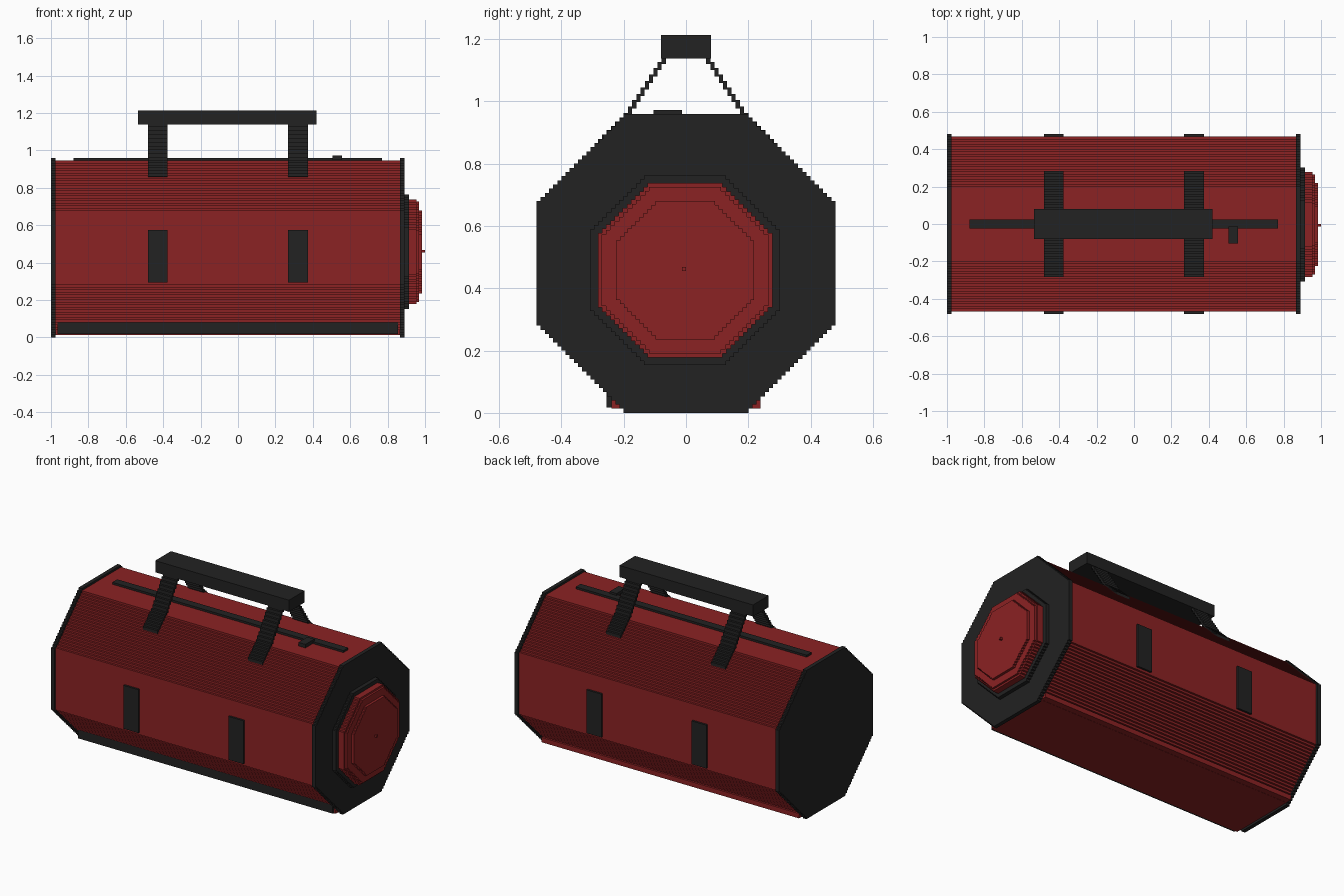
import bpy

cube = bpy.data.objects.get("Cube")
if cube:
    bpy.data.objects.remove(cube, do_unlink=True)


def make_material(name, colour):
    mat = bpy.data.materials.new(name)
    mat.use_nodes = True
    mat.diffuse_color = colour
    mat.node_tree.nodes["Principled BSDF"].inputs["Base Color"].default_value = colour
    return mat


RED = make_material("dark red canvas", (0.26, 0.016, 0.017, 1))
BLACK = make_material("black webbing", (0.016, 0.016, 0.016, 1))
STEP = 0.0133    # size of one stair step
MID = 0.48       # height of the bag's axis


def prism(name, profile, x0, x1, mat):
    """Extrude a closed (y, z) profile along x."""
    n = len(profile)
    verts = [(x, y, z) for x in (x0, x1) for y, z in profile]
    faces = [tuple(reversed(range(n))), tuple(range(n, 2 * n))]
    faces += [(i, (i + 1) % n, n + (i + 1) % n, n + i) for i in range(n)]
    mesh = bpy.data.meshes.new(name)
    mesh.from_pydata(verts, [], faces)
    mesh.materials.append(mat)
    obj = bpy.data.objects.new(name, mesh)
    bpy.context.collection.objects.link(obj)
    return obj


def box(name, x, y, z, mat):
    profile = [(y[0], z[0]), (y[1], z[0]), (y[1], z[1]), (y[0], z[1])]
    return prism(name, profile, x[0], x[1], mat)


def stairs(start, end, count):
    """Points of a staircase that goes across, then up."""
    (y0, z0), (y1, z1) = start, end
    dy, dz = (y1 - y0) / count, (z1 - z0) / count
    points = [start]
    for i in range(count):
        points.append((y0 + dy * (i + 1), z0 + dz * i))
        points.append((y0 + dy * (i + 1), z0 + dz * (i + 1)))
    return points


def stepped_octagon(half, flat, cy=0.0, cz=MID):
    """Octagon whose four diagonal sides are small stairs."""
    quarter = stairs((half, flat), (flat, half), round((half - flat) / STEP))
    back = quarter[::-1]
    ring = quarter + [(-y, z) for y, z in back]
    ring += [(-y, -z) for y, z in quarter] + [(y, -z) for y, z in back]
    return [(cy + y, cz + z) for y, z in ring]


# Bag body, its flat base and the end caps
prism("bag_body", stepped_octagon(0.467, 0.2), -0.98, 0.87, RED)
box("bag_base", (-0.975, 0.865), (-0.24, 0.24), (0.014, 0.045), RED)
box("front_base_trim", (-0.965, 0.855), (-0.255, -0.235), (0.018, 0.08), BLACK)
for name, x in (("right_end_cap", -1.0), ("left_end_cap", 0.865)):
    prism(name, stepped_octagon(0.48, 0.2), x, x + 0.025, BLACK)

# Round end pocket in shrinking layers
layers = [("pocket_rim", 0.305, 0.88, 0.915, BLACK),
          ("pocket_wall", 0.28, 0.91, 0.955, RED),
          ("pocket_shoulder", 0.268, 0.95, 0.968, RED),
          ("pocket_face", 0.222, 0.96, 0.985, RED)]
for name, radius, x0, x1, mat in layers:
    prism(name, stepped_octagon(radius, radius * 0.43, -0.003, 0.458), x0, x1, mat)
box("pocket_button", (0.98, 1.0), (-0.013, 0.0), (0.455, 0.468), RED)

# Zip along the top with its pull tab
box("zip", (-0.88, 0.77), (-0.025, 0.025), (0.94, 0.96), BLACK)
box("zip_pull", (0.505, 0.555), (-0.105, -0.013), (0.95, 0.973), BLACK)

# Handle bar
box("handle_bar", (-0.535, 0.42), (-0.08, 0.08), (1.138, 1.213), BLACK)

# Straps: stepped pieces up to the handle, flat pieces on the sides
outer = stairs((0.283, 0.88), (0.2, 0.963), 6)
outer += stairs((0.2, 0.963), (0.078, 1.148), 9)[1:]
outer = [(outer[0][0], 0.86)] + outer
inner = [(y - STEP, z - STEP / 2) for y, z in reversed(outer)]
for place, x0 in (("right", -0.482), ("left", 0.268)):
    x1 = x0 + 0.106
    for side, s in (("front", -1), ("back", 1)):
        profile = [(s * y, z) for y, z in outer + inner]
        if s < 0:
            profile.reverse()
        prism(f"{side}_{place}_handle_strap", profile, x0, x1, BLACK)
        span = sorted((s * 0.46, s * 0.48))
        box(f"{side}_{place}_side_strap", (x0, x1), span, (0.295, 0.575), BLACK)
